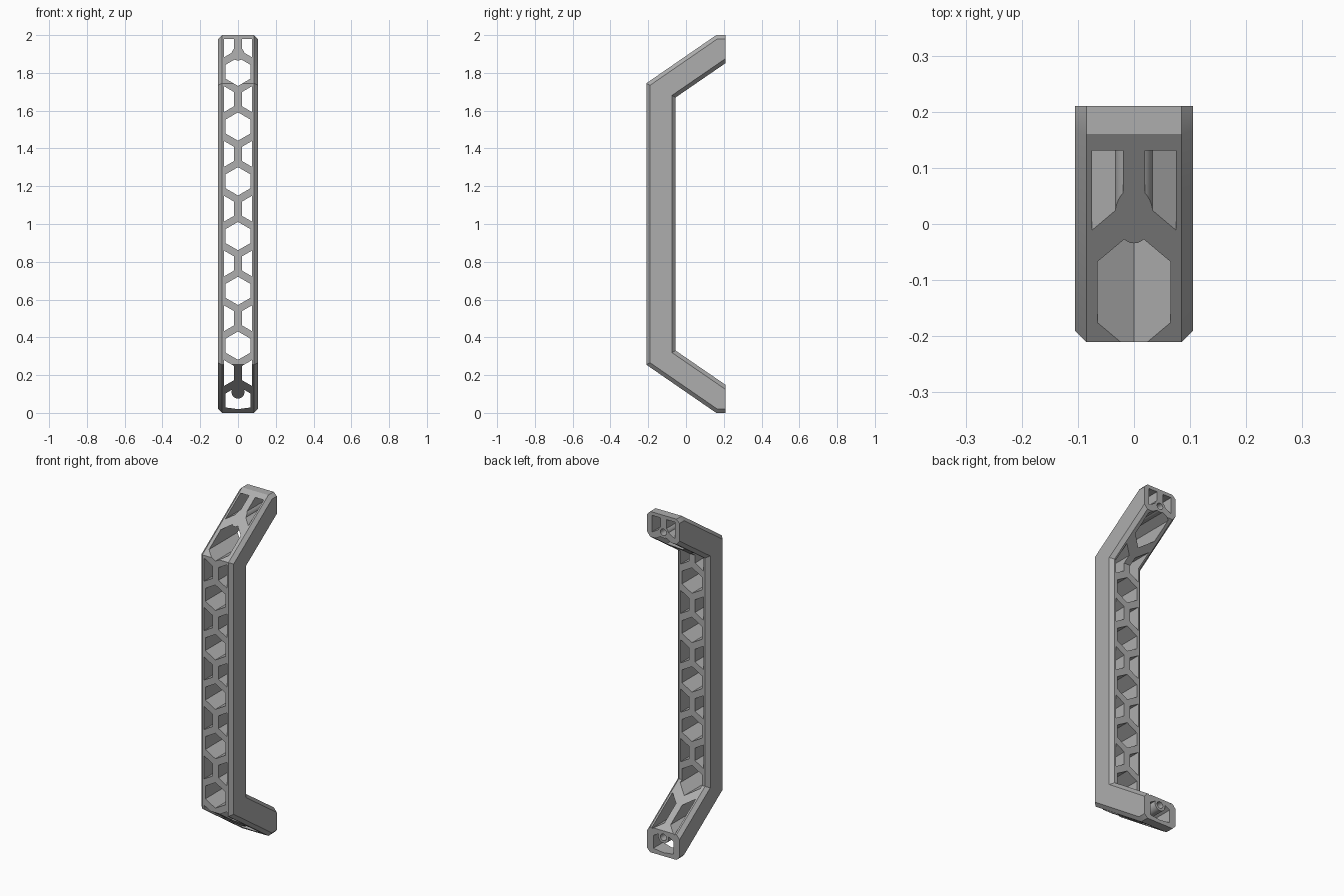
import bpy, bmesh, math
from mathutils import Matrix

cube = bpy.data.objects.get("Cube")
if cube:
    bpy.data.objects.remove(cube, do_unlink=True)

grey = bpy.data.materials.new("mid grey")
grey.use_nodes = True
COLOUR = (0.42, 0.42, 0.42, 1)
grey.diffuse_color = COLOUR
grey.node_tree.nodes["Principled BSDF"].inputs["Base Color"].default_value = COLOUR


def make_object(name, bm):
    bmesh.ops.recalc_face_normals(bm, faces=bm.faces)
    mesh = bpy.data.meshes.new(name)
    bm.to_mesh(mesh)
    bm.free()
    mesh.materials.append(grey)
    obj = bpy.data.objects.new(name, mesh)
    bpy.context.collection.objects.link(obj)
    return obj


def prism(bm, points, direction):
    """Extrude a closed loop of 3D points along a direction."""
    face = bm.faces.new([bm.verts.new(p) for p in points])
    result = bmesh.ops.extrude_face_region(bm, geom=[face])
    moved = [g for g in result["geom"] if isinstance(g, bmesh.types.BMVert)]
    bmesh.ops.translate(bm, verts=moved, vec=direction)


def rod(bm, z, radius, y0, y1):
    """Round bar lying along y."""
    place = Matrix.Translation((0, (y0 + y1) / 2, z)) @ Matrix.Rotation(math.pi / 2, 4, "X")
    bmesh.ops.create_cone(bm, cap_ends=True, segments=32, radius1=radius,
                          radius2=radius, depth=y1 - y0, matrix=place)


def cut(target, cutter):
    mod = target.modifiers.new("cut", "BOOLEAN")
    mod.operation = "DIFFERENCE"
    mod.solver = "EXACT"
    mod.object = cutter
    cutter.hide_render = True
    bpy.context.view_layer.objects.active = target
    bpy.ops.object.modifier_apply(modifier=mod.name)


# Bent bar: side profile, mirrored top to bottom, extruded across the width
HALF, BACK = 0.105, 0.21
upper = [(-0.21, 1.745), (0.16, 2.0), (BACK, 2.0), (BACK, 1.852), (-0.055, 1.67)]
profile = upper + [(y, 2 - z) for y, z in reversed(upper)]
bm = bmesh.new()
prism(bm, [(-HALF, y, z) for y, z in profile], (2 * HALF, 0, 0))
# Chamfer the long edges, leaving the mounting faces sharp
long_edges = [e for e in bm.edges
              if abs(e.verts[0].co.x - e.verts[1].co.x) < 0.001
              and min(v.co.y for v in e.verts) < BACK - 0.001]
bmesh.ops.bevel(bm, geom=long_edges, offset=0.02, segments=1,
                profile=0.5, affect="EDGES")
handle = make_object("handle", bm)

# Honeycomb openings: full hexagons alternating with pairs of half hexagons
PITCH, LOW, HIGH = 0.29, 0.02, 1.98
bm = bmesh.new()


def opening(points):
    prism(bm, [(x, -0.5, min(max(z, LOW), HIGH)) for x, z in points], (0, 1, 0))


for i in range(7):
    z = 0.066 + i * PITCH
    opening([(0.075 * math.sin(a) * 1.0, z + 0.075 * math.cos(a))
             for a in (k * math.pi / 3 for k in range(6))])
    z += PITCH / 2
    for side in (-1, 1):
        opening([(side * 0.02, z - 0.037), (side * 0.075, z - 0.069),
                 (side * 0.075, z + 0.069), (side * 0.02, z + 0.037)])
openings = make_object("openings_cutter", bm)

# Screw bosses stay solid, then receive blind screw holes from the back
SCREWS = (0.11, 1.9)
bm = bmesh.new()
for z in SCREWS:
    rod(bm, z, 0.034, -0.7, 0.7)
bosses = make_object("bosses_cutter", bm)
bm = bmesh.new()
for z in SCREWS:
    rod(bm, z, 0.019, 0.09, 0.4)
holes = make_object("screw_holes_cutter", bm)

cut(openings, bosses)
cut(handle, openings)
cut(handle, holes)
for helper in (openings, bosses, holes):
    bpy.data.objects.remove(helper, do_unlink=True)

# Smooth the round bores, keep the flat faces crisp
bpy.ops.object.select_all(action="DESELECT")
handle.select_set(True)
bpy.context.view_layer.objects.active = handle
bpy.ops.object.shade_smooth_by_angle(angle=math.radians(25))
